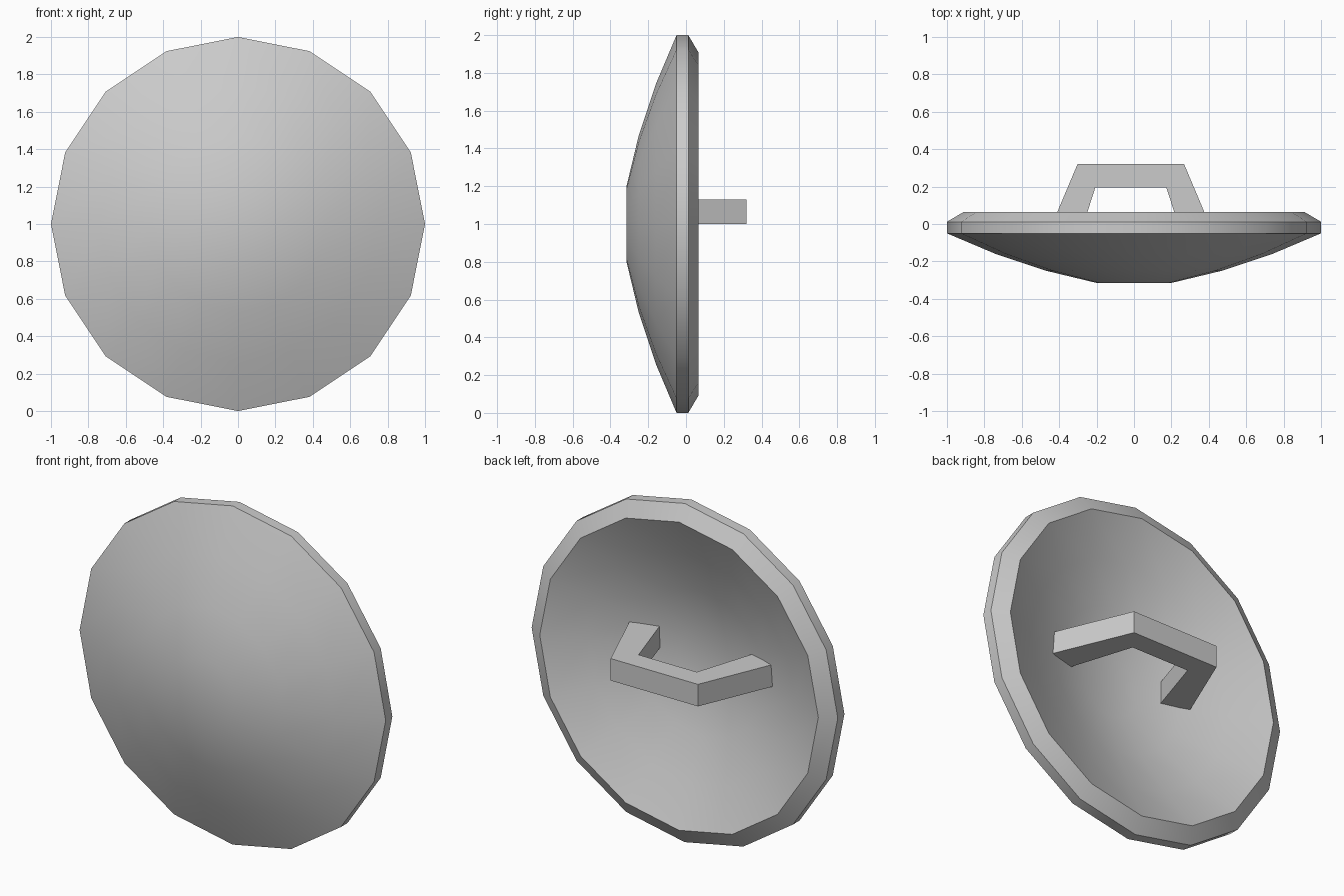
import bpy
import bmesh
from math import cos, sin, tau, radians

if "Cube" in bpy.data.objects:
    bpy.data.objects.remove(bpy.data.objects["Cube"], do_unlink=True)

SIDES = 16

grey = bpy.data.materials.new("plain_grey")
grey.use_nodes = True
colour = (0.6, 0.6, 0.6, 1)
grey.diffuse_color = colour
grey.node_tree.nodes["Principled BSDF"].inputs["Base Color"].default_value = colour


def finish(name, bm):
    """Turn a bmesh into a shaded object with the shared material."""
    bmesh.ops.recalc_face_normals(bm, faces=bm.faces)
    mesh = bpy.data.meshes.new(name)
    bm.to_mesh(mesh)
    bm.free()
    mesh.materials.append(grey)
    obj = bpy.data.objects.new(name, mesh)
    bpy.context.collection.objects.link(obj)
    bpy.ops.object.select_all(action='DESELECT')
    obj.select_set(True)
    bpy.context.view_layer.objects.active = obj
    bpy.ops.object.shade_smooth_by_angle(angle=radians(30))
    return obj


# Domed disc: (radius, y) profile from front cap, around the rim, into the dish
dome = [(0.2, -0.315), (0.47, -0.25), (0.74, -0.16), (1.0, -0.05)]
rim = [(1.0, 0.012)]
dish = [(r * 0.91, y + 0.115) for r, y in reversed(dome)]

bm = bmesh.new()
rings = [[bm.verts.new((r * cos(tau * i / SIDES), y, 1 + r * sin(tau * i / SIDES)))
          for i in range(SIDES)] for r, y in dome + rim + dish]
for a, b in zip(rings, rings[1:]):
    for i in range(SIDES):
        j = (i + 1) % SIDES
        bm.faces.new((a[i], a[j], b[j], b[i]))
bm.faces.new(rings[0])
bm.faces.new(rings[-1])
finish("shield_disc", bm)

# Grip: half outline mirrored about its own centre, then extruded upward
centre = -0.017
half = [(0.285, 0.32), (0.475, -0.13), (0.315, -0.195), (0.19, 0.195)]
outline = [(centre + x, y) for x, y in half]
outline += [(centre - x, y) for x, y in reversed(half)]

bm = bmesh.new()
base = bm.faces.new([bm.verts.new((x, y, 1.0)) for x, y in outline])
top = bmesh.ops.extrude_face_region(bm, geom=[base])["geom"]
bmesh.ops.translate(bm, vec=(0, 0, 0.13),
                    verts=[v for v in top if isinstance(v, bmesh.types.BMVert)])
finish("back_grip", bm)
